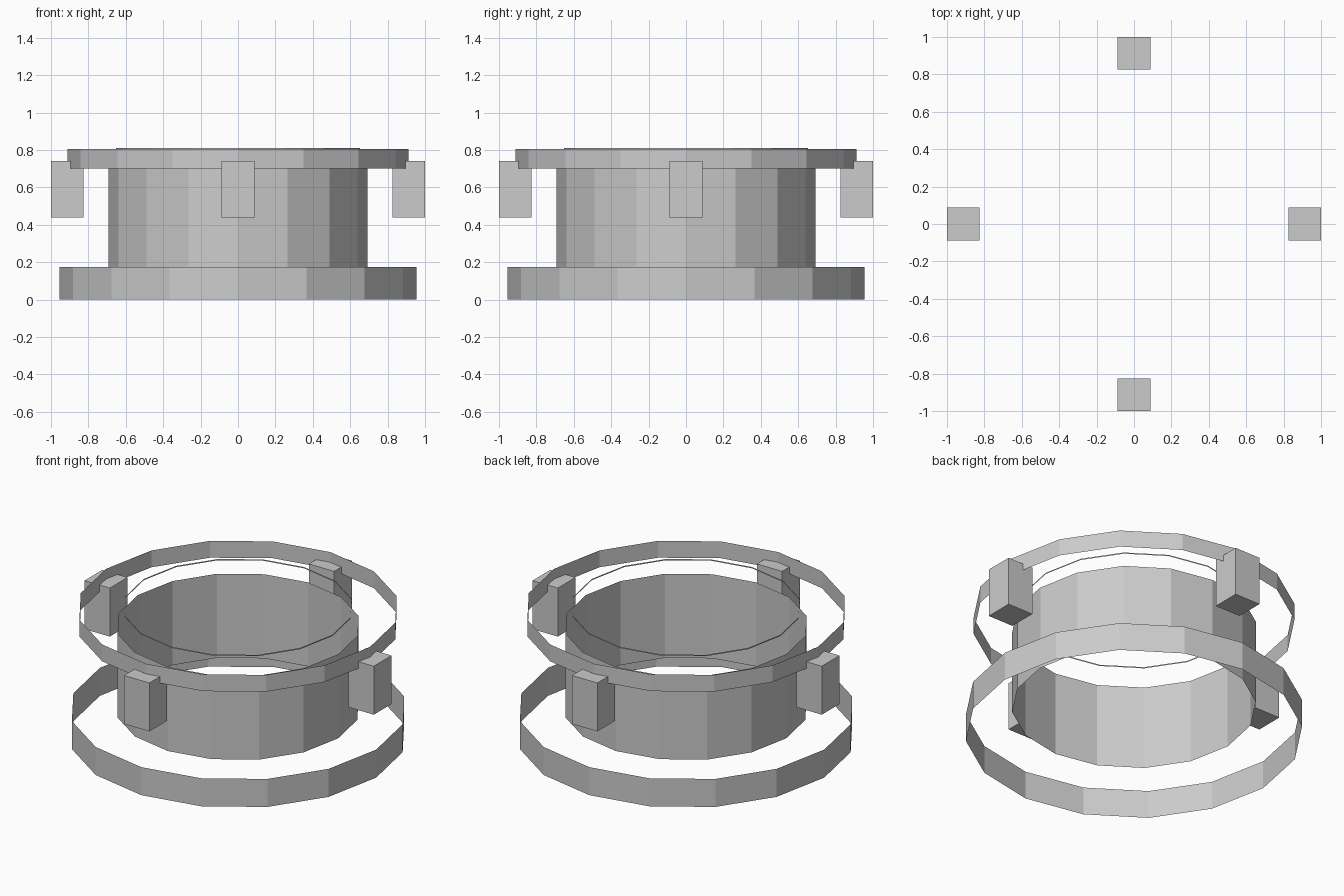
import bpy
import math

if "Cube" in bpy.data.objects:
    bpy.data.objects.remove(bpy.data.objects["Cube"])

grey = bpy.data.materials.new("plain grey")
grey.diffuse_color = (0.6, 0.6, 0.6, 1)
grey.use_nodes = True
grey.node_tree.nodes["Principled BSDF"].inputs["Base Color"].default_value = grey.diffuse_color


def finish(name):
    ob = bpy.context.object
    ob.name = name
    ob.data.materials.append(grey)
    return ob


def open_band(name, radius, z0, z1):
    """Sixteen-sided wall without caps."""
    bpy.ops.mesh.primitive_cylinder_add(
        vertices=16, radius=radius, depth=z1 - z0,
        end_fill_type='NOTHING', location=(0, 0, (z0 + z1) / 2))
    return finish(name)


# Stacked open rings
open_band("base_ring", 0.955, 0.0, 0.175)
open_band("body_wall", 0.692, 0.175, 0.70)
open_band("top_ring", 0.912, 0.70, 0.805)
open_band("inner_lip", 0.652, 0.803, 0.811)

# Four blocks around the top ring
for i in range(4):
    a = i * math.pi / 2
    bpy.ops.mesh.primitive_cube_add(
        size=1, location=(0.9125 * math.cos(a), 0.9125 * math.sin(a), 0.59))
    block = finish(f"side_block_{i + 1}")
    block.scale = (0.175, 0.175, 0.303)
